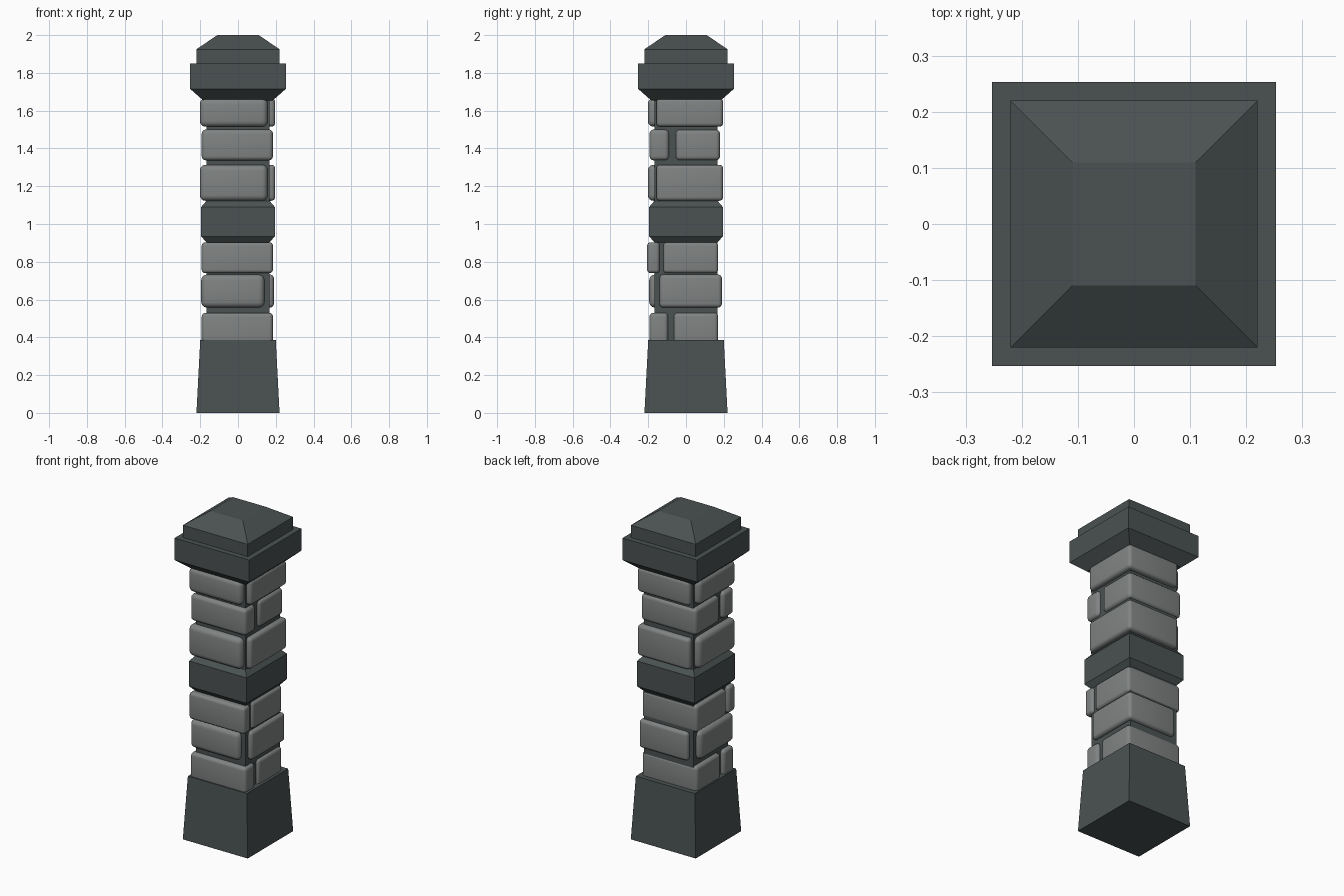
import bpy, bmesh

if "Cube" in bpy.data.objects:
    bpy.data.objects.remove(bpy.data.objects["Cube"])


def square_loft(name, profile):
    """Stack square sections given as (half width, z)."""
    bm = bmesh.new()
    rings = [[bm.verts.new((sx * h, sy * h, z))
              for sx, sy in ((-1, -1), (1, -1), (1, 1), (-1, 1))]
             for h, z in profile]
    bm.faces.new(rings[0][::-1])
    bm.faces.new(rings[-1])
    for lo, hi in zip(rings, rings[1:]):
        for i in range(4):
            j = (i + 1) % 4
            bm.faces.new((lo[i], lo[j], hi[j], hi[i]))
    mesh = bpy.data.meshes.new(name)
    bm.to_mesh(mesh)
    bm.free()
    ob = bpy.data.objects.new(name, mesh)
    bpy.context.collection.objects.link(ob)
    if name in dark_parts:
        mesh.materials.append(dark)
    return ob


def stone(name, x, y, z, radius):
    """Rounded block between the given (min, max) limits."""
    spans = (x, y, z)
    bpy.ops.mesh.primitive_cube_add(size=1, location=[(a + b) / 2 for a, b in spans])
    ob = bpy.context.object
    ob.name = name
    ob.scale = [b - a for a, b in spans]
    bpy.ops.object.transform_apply(location=False, rotation=False, scale=True)
    bev = ob.modifiers.new("rounded", 'BEVEL')
    bev.width = radius
    bev.segments = 4
    bpy.ops.object.modifier_apply(modifier=bev.name)
    bpy.ops.object.shade_smooth_by_angle()
    ob.data.materials.append(grey)


dark = bpy.data.materials.new("dark_stone")
dark.diffuse_color = (0.07, 0.085, 0.085, 1)
dark.use_nodes = True
dark.node_tree.nodes["Principled BSDF"].inputs["Base Color"].default_value = dark.diffuse_color
grey = bpy.data.materials.new("grey_stone")
grey.diffuse_color = (0.22, 0.23, 0.23, 1)
grey.use_nodes = True
grey.node_tree.nodes["Principled BSDF"].inputs["Base Color"].default_value = grey.diffuse_color
dark_parts = {"base", "middle_band", "cap", "core"}

# Dressed stone parts
square_loft("base", [(0.22, 0), (0.2, 0.385)])
square_loft("core", [(0.167, 0.3), (0.167, 1.7)])
square_loft("middle_band", [(0.165, 0.9), (0.195, 0.935), (0.195, 1.09), (0.165, 1.125)])
square_loft("cap", [(0.185, 1.655), (0.253, 1.715), (0.253, 1.85), (0.22, 1.85),
                    (0.22, 1.925), (0.11, 2.0)])

# Courses split front/back: z range, front y range, back y range, edge radius
split_rows = [
    ((0.35, 0.53), (-0.193, -0.095), (-0.065, 0.17), 0.02),
    ((0.74, 0.903), (-0.206, -0.14), (-0.12, 0.17), 0.018),
    ((1.337, 1.5), (-0.193, -0.09), (-0.055, 0.18), 0.022),
]
for i, (z, front, back, r) in enumerate(split_rows):
    stone(f"front_stone_{i}", (-0.192, 0.185), front, z, r)
    stone(f"back_stone_{i}", (-0.192, 0.183), back, z, r)

# Courses of two large stones offset along the diagonal: z range, inner and outer reach
diagonal_rows = [
    ((0.558, 0.732), 0.14, 0.19),
    ((1.123, 1.313), 0.157, 0.197),
    ((1.515, 1.665), 0.157, 0.197),
]
for i, (z, inner, outer) in enumerate(diagonal_rows):
    near, far = (-outer - 0.005, inner), (-inner, outer)
    stone(f"front_left_stone_{i}", near, near, z, 0.03)
    stone(f"back_right_stone_{i}", far, far, z, 0.02)
